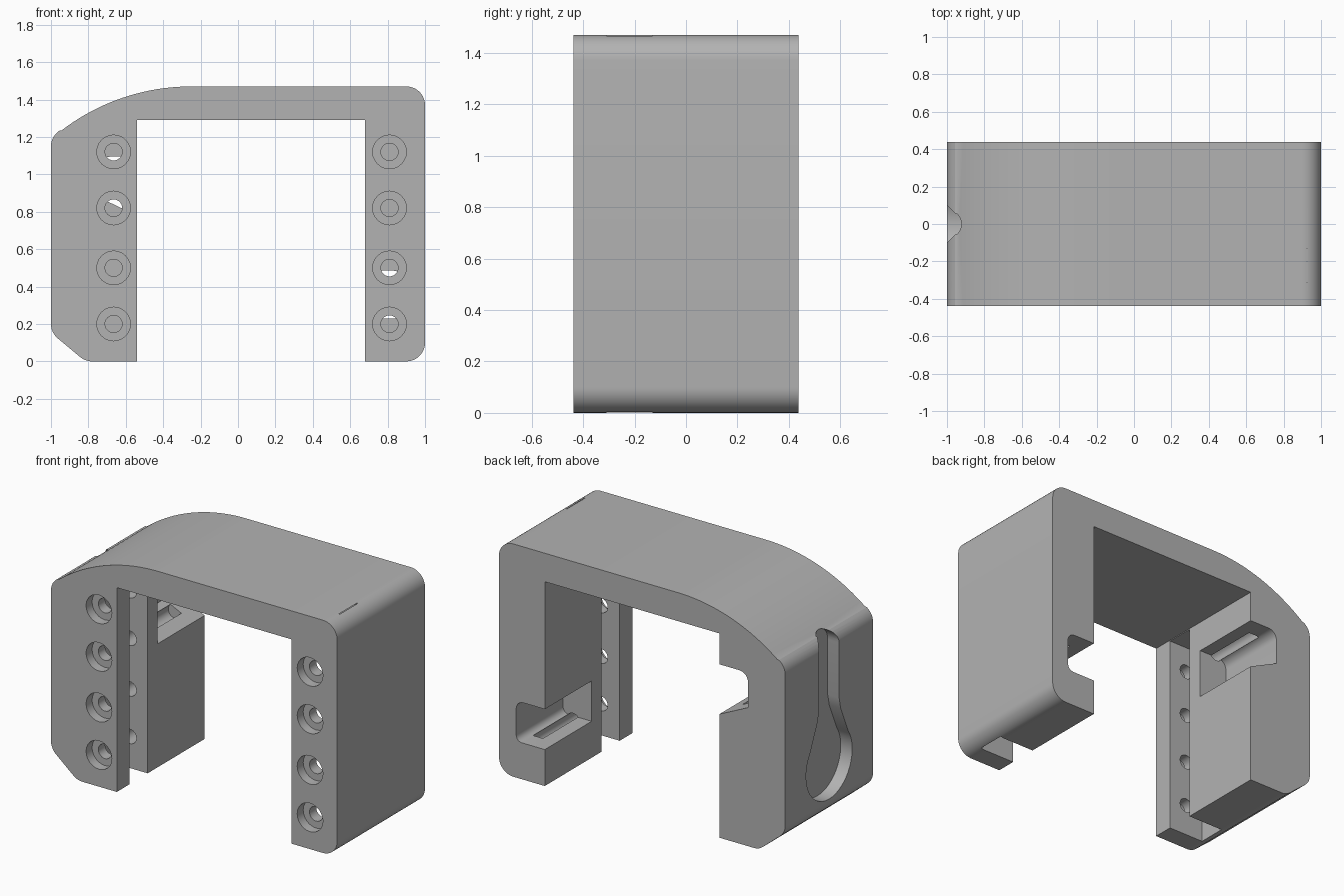
import bpy
import bmesh
from math import sin, cos, pi, radians

cube = bpy.data.objects.get("Cube")
if cube:
    bpy.data.objects.remove(cube, do_unlink=True)

grey = bpy.data.materials.new("plain grey")
grey.use_nodes = True
colour = (0.45, 0.45, 0.45, 1)
grey.diffuse_color = colour
grey.node_tree.nodes["Principled BSDF"].inputs["Base Color"].default_value = colour


def arc(cx, cy, r, start, end, steps):
    """Points along a circular arc, angles in degrees."""
    angles = [radians(start + (end - start) * i / steps) for i in range(steps + 1)]
    return [(cx + r * cos(a), cy + r * sin(a)) for a in angles]


def prism(name, points, lo, hi, axis="y"):
    """Extrude a profile, (x, z) along y or (y, z) along x."""
    bm = bmesh.new()
    place = (lambda p: (p[0], lo, p[1])) if axis == "y" else (lambda p: (lo, p[0], p[1]))
    face = bm.faces.new([bm.verts.new(place(p)) for p in points])
    new = bmesh.ops.extrude_face_region(bm, geom=[face])["geom"]
    shift = (0, hi - lo, 0) if axis == "y" else (hi - lo, 0, 0)
    bmesh.ops.translate(bm, vec=shift, verts=[v for v in new if isinstance(v, bmesh.types.BMVert)])
    bmesh.ops.recalc_face_normals(bm, faces=bm.faces)
    mesh = bpy.data.meshes.new(name)
    bm.to_mesh(mesh)
    bm.free()
    obj = bpy.data.objects.new(name, mesh)
    bpy.context.collection.objects.link(obj)
    mesh.materials.append(grey)
    return obj


def rect(x0, x1, z0, z1):
    return [(x0, z0), (x1, z0), (x1, z1), (x0, z1)]


# Arched bracket body, with a long curved shoulder on one side
half = 0.438
outline = [(-0.54, 0), (-0.54, 1.29), (0.68, 1.29), (0.68, 0)]
outline += arc(0.9, 0.1, 0.1, -90, 0, 10)
outline += arc(0.9, 1.37, 0.1, 0, 90, 10)
outline += arc(-0.25, 0.33, 1.14, 90, 127.5, 20)
outline += arc(-0.9, 1.15, 0.1, 124, 180, 6)
outline += arc(-0.9, 0.2, 0.1, 180, 231, 6)
outline += arc(-0.78, 0.1, 0.1, 231, 270, 5)
body = prism("bracket_body", outline, -half, half)


def cut(points, lo, hi, axis="y"):
    cutter = prism("cutter", points, lo, hi, axis)
    cutter.hide_render = True
    mod = body.modifiers.new("cut", "BOOLEAN")
    mod.operation = "DIFFERENCE"
    mod.solver = "EXACT"
    mod.object = cutter
    bpy.context.view_layer.objects.active = body
    bpy.ops.object.modifier_apply(modifier=mod.name)
    bpy.data.objects.remove(cutter, do_unlink=True)


# Plate slots behind the front flanges
cut(rect(-0.79, -0.45, -0.1, 1.285), -0.31, -0.13)
cut(rect(0.6, 0.928, -0.1, 1.285), -0.31, -0.13)
cut(rect(0.685, 0.928, 1.2, 1.467), -0.31, -0.13)

# Strap notches at the back of the inner faces
cut([(0.6, 0.23), (0.84, 0.23)] + arc(0.84, 0.27, 0.04, -70, 0, 4)
    + arc(0.83, 0.435, 0.05, 0, 90, 6) + [(0.6, 0.485)], -0.03, 0.6)
cut([(-0.45, 0.74), (-0.54, 0.78), (-0.74, 0.875)]
    + arc(-0.68, 1.035, 0.06, 180, 90, 6) + [(-0.45, 1.095)], -0.03, 0.6)

# Counterbored screw holes, blind in the rear blocks
for x in (-0.665, 0.81):
    for z in (0.2, 0.5, 0.82, 1.12):
        cut(arc(x, z, 0.09, 0, 345, 23), -0.6, -half + 0.06)
        cut(arc(x, z, 0.046, 0, 345, 23), -half + 0.03, 0.32)

# Keyhole hanger recess on the curved side
keyhole = arc(0, 1.15, 0.1, 0, 180, 16) + [(-0.1, 0.8), (-0.115, 0.73)]
keyhole += arc(0, 0.43, 0.23, 145, 395, 32) + [(0.115, 0.73), (0.1, 0.8)]
cut(keyhole, -1.2, -0.92, "x")

bpy.ops.object.select_all(action="DESELECT")
body.select_set(True)
bpy.context.view_layer.objects.active = body
bpy.ops.object.shade_smooth_by_angle(angle=radians(30))
